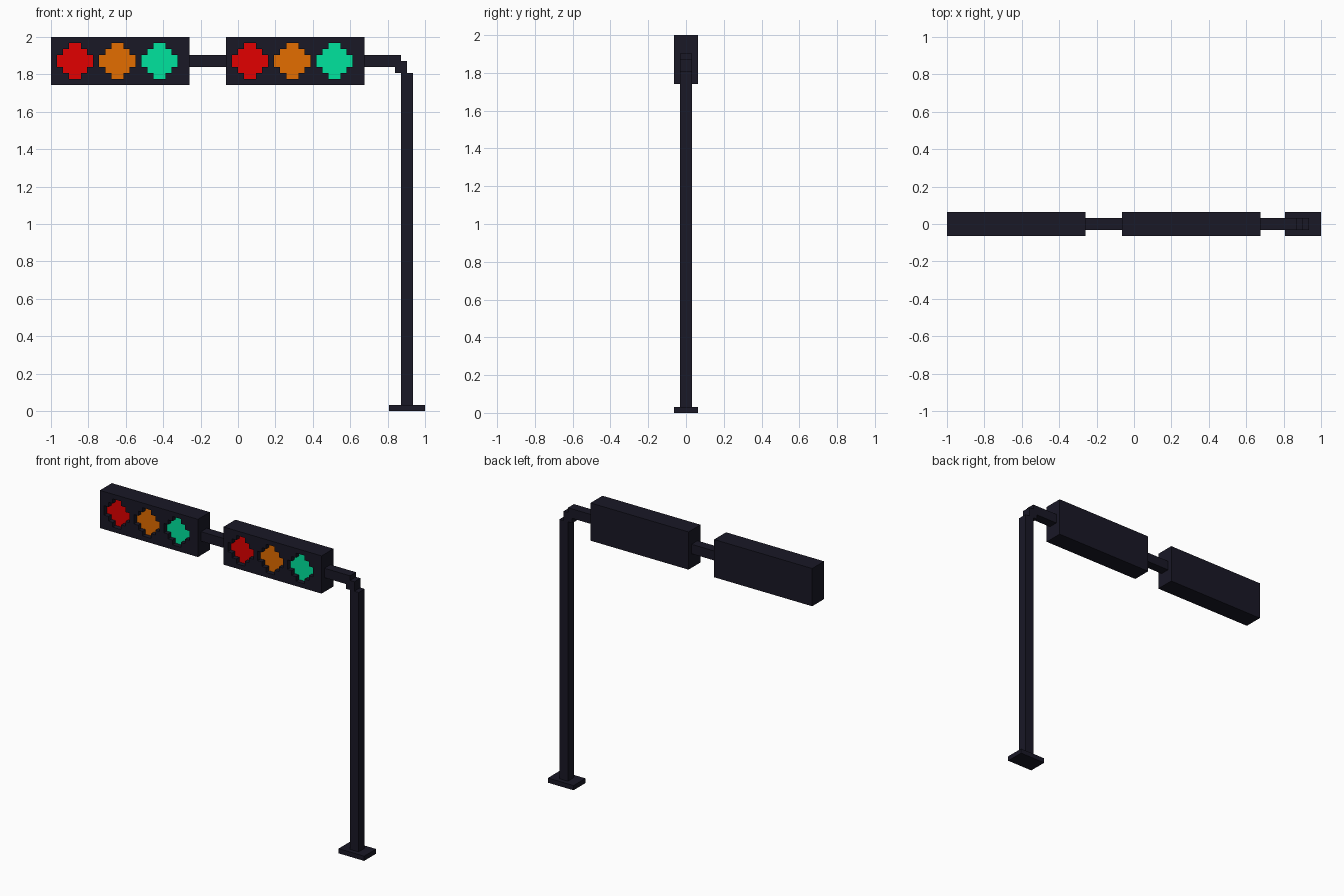
import bpy, bmesh
from mathutils import Matrix, Vector

if "Cube" in bpy.data.objects:
    bpy.data.objects.remove(bpy.data.objects["Cube"])

U = 2 / 62  # one block of the blocky style


def material(name, r, g, b):
    m = bpy.data.materials.new(name)
    lin = [((c / 255 + 0.055) / 1.055) ** 2.4 if c > 10 else c / 255 / 12.92
           for c in (r, g, b)]
    m.diffuse_color = (*lin, 1)
    m.use_nodes = True
    m.node_tree.nodes["Principled BSDF"].inputs["Base Color"].default_value = m.diffuse_color
    return m


dark = material("dark_metal", 25, 24, 38)
lamps = [material("red_lamp", 226, 0, 0),
         material("amber_lamp", 227, 109, 0),
         material("green_lamp", 0, 228, 158)]


def finish(name, bm, mats):
    bmesh.ops.recalc_face_normals(bm, faces=bm.faces)
    me = bpy.data.meshes.new(name)
    bm.to_mesh(me)
    bm.free()
    for m in mats:
        me.materials.append(m)
    ob = bpy.data.objects.new(name, me)
    bpy.context.collection.objects.link(ob)
    return ob


def box(name, x0, x1, z0, z1, half_depth):
    """Box in block units: x from the left end, z from the ground."""
    bm = bmesh.new()
    mat = (Matrix.Translation(((x0 + x1 - 62) / 2 * U, 0, (z0 + z1) / 2 * U))
           @ Matrix.Diagonal(((x1 - x0) * U, 2 * half_depth * U, (z1 - z0) * U, 1)))
    bmesh.ops.create_cube(bm, size=1, matrix=mat)
    finish(name, bm, [dark])


def lamp_index(face):
    """Which stepped round lamp (0-2) a front face belongs to, or None."""
    c = face.calc_center_median()
    i, j = int(c.x), int(c.z)
    k, a = divmod(i - 1, 7)
    if 0 <= k < 3 and abs(a - 2.5) + abs(j - 1 - 2.5) <= 3.01 and a < 6:
        return k
    return None


def signal_head(name, x0):
    bm = bmesh.new()
    # front grid, one face per block
    to_front = Matrix(((23, 0, 0, 11.5), (0, 0, 1, -2), (0, 8, 0, 4), (0, 0, 0, 1)))
    bmesh.ops.create_grid(bm, x_segments=23, y_segments=8, size=0.5, matrix=to_front)
    # sides and back
    rim = [e for e in bm.edges if e.is_boundary]
    res = bmesh.ops.extrude_edge_only(bm, edges=rim)["geom"]
    bmesh.ops.translate(bm, vec=(0, 4, 0),
                        verts=[g for g in res if isinstance(g, bmesh.types.BMVert)])
    bmesh.ops.holes_fill(bm, edges=[e for e in bm.edges if e.is_boundary], sides=0)
    # lamps sunk one block into the front
    for k in range(3):
        faces = [f for f in bm.faces
                 if f.calc_center_median().y < -1.99 and lamp_index(f) == k]
        res = bmesh.ops.extrude_face_region(bm, geom=faces)["geom"]
        bmesh.ops.translate(bm, vec=(0, 1, 0),
                            verts=[g for g in res if isinstance(g, bmesh.types.BMVert)])
        for g in res:
            if isinstance(g, bmesh.types.BMFace):
                g.material_index = k + 1
        # remove the old cover over the opening
        bmesh.ops.delete(bm, geom=[f for f in faces if f.is_valid], context='FACES')
    bmesh.ops.scale(bm, vec=(U, U, U), verts=bm.verts)
    bmesh.ops.translate(bm, vec=Vector((x0 - 31, 0, 54)) * U, verts=bm.verts)
    finish(name, bm, [dark] + lamps)


# post and arm
box("base_plate", 56, 62, 0, 1, 2)
box("post", 58, 60, 1, 56, 1)
box("elbow", 57, 59, 56, 58, 1)
box("arm_inner", 52, 58, 57, 59, 1)
box("arm_outer", 23, 29, 57, 59, 1)

# signal heads
signal_head("signal_head_outer", 0)
signal_head("signal_head_inner", 29)
